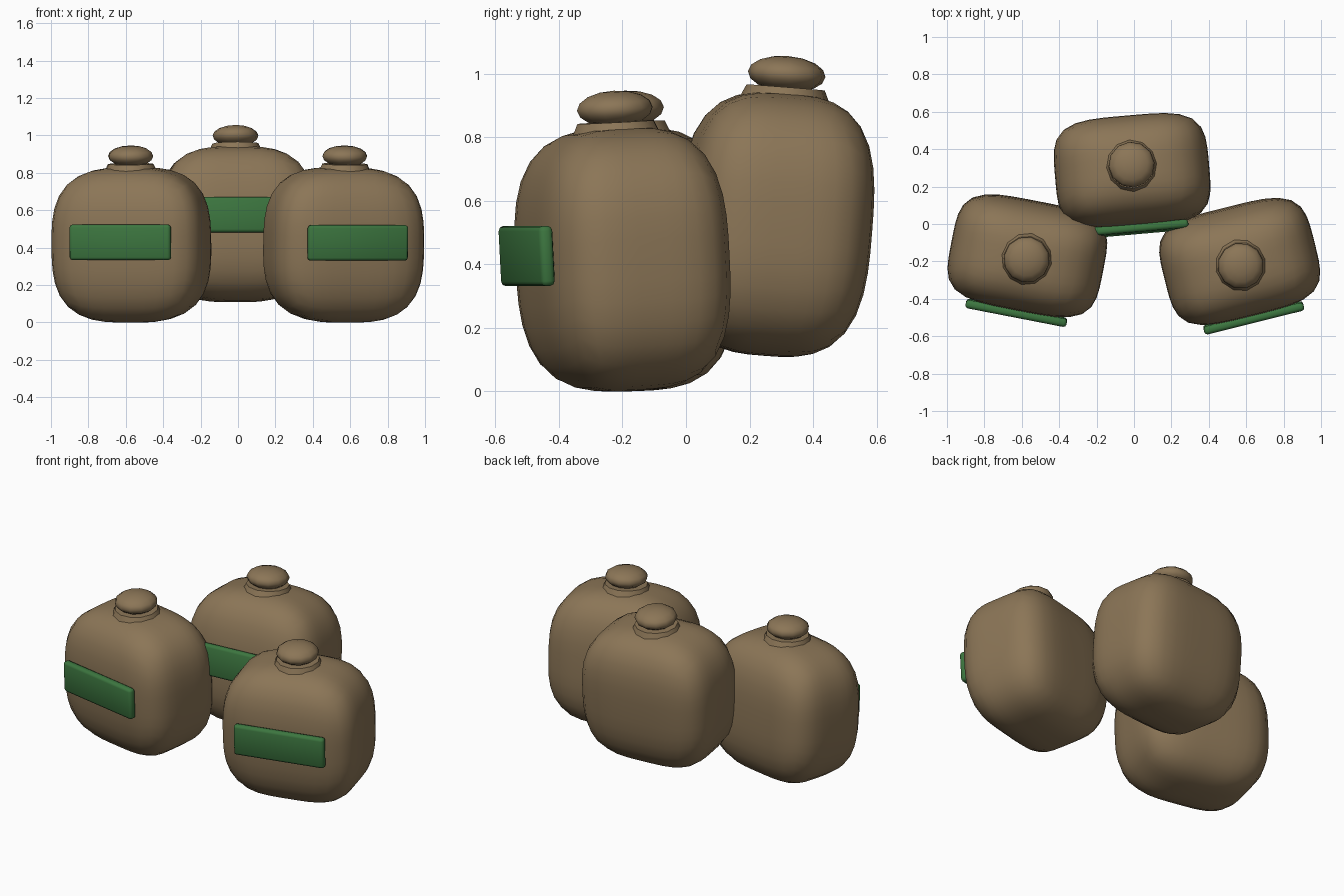
import bpy, bmesh, math
from mathutils import Matrix, Vector

if "Cube" in bpy.data.objects:
    bpy.data.objects.remove(bpy.data.objects["Cube"])


def material(name, rgb):
    m = bpy.data.materials.new(name)
    m.diffuse_color = (*rgb, 1)
    m.use_nodes = True
    m.node_tree.nodes["Principled BSDF"].inputs["Base Color"].default_value = m.diffuse_color
    return m


BURLAP = material("burlap", (0.26, 0.18, 0.095))
GREEN = material("green_cloth", (0.045, 0.18, 0.05))


def finish(bm, name, mat, place):
    bmesh.ops.recalc_face_normals(bm, faces=bm.faces)
    me = bpy.data.meshes.new(name)
    bm.to_mesh(me)
    bm.free()
    me.materials.append(mat)
    ob = bpy.data.objects.new(name, me)
    bpy.context.collection.objects.link(ob)
    ob.matrix_world = place
    for p in me.polygons:
        p.use_smooth = True
    return ob


def sack_body(name, place):
    # subdivided cube puffed into a pillow: squarish plan, rounder in height
    bm = bmesh.new()
    bmesh.ops.create_cube(bm, size=2)
    bmesh.ops.subdivide_edges(bm, edges=bm.edges[:], cuts=9, use_grid_fill=True)
    for v in bm.verts:
        x, y, z = (math.tan(c * math.pi / 4) for c in v.co)
        plan = (x ** 4 + y ** 4) ** 0.25
        r = (plan ** 3 + abs(z) ** 3) ** (1 / 3)
        v.co = Vector((x * 0.413, y * 0.295, z * 0.415)) / r
    finish(bm, name, BURLAP, place)


def collar(name, place):
    # tied neck under the knot
    bm = bmesh.new()
    bmesh.ops.create_cone(bm, cap_ends=True, segments=12, radius1=0.147,
                          radius2=0.124, depth=0.05,
                          matrix=Matrix.Translation((0, 0, 0.408)))
    ob = finish(bm, name, BURLAP, place)
    bpy.context.view_layer.objects.active = ob
    ob.select_set(True)
    bpy.ops.object.shade_smooth_by_angle(angle=math.radians(35))
    ob.select_set(False)


def knot(name, place):
    # flattened gathered top
    bm = bmesh.new()
    bmesh.ops.create_uvsphere(bm, u_segments=12, v_segments=8, radius=1,
                              matrix=Matrix.Translation((0, 0, 0.475))
                              @ Matrix.Diagonal((0.123, 0.123, 0.057, 1)))
    finish(bm, name, BURLAP, place)


def label(name, place):
    # green band on the front
    bm = bmesh.new()
    bmesh.ops.create_cube(bm, size=1, matrix=Matrix.Translation((0, -0.31, 0.027))
                          @ Matrix.Diagonal((0.55, 0.045, 0.19, 1)))
    bmesh.ops.bevel(bm, geom=bm.edges[:], offset=0.016, segments=2,
                    profile=0.5, affect='EDGES')
    finish(bm, name, GREEN, place)


# position, turn about z, forward lean (degrees)
SACKS = {
    "left": ((-0.57, -0.17, 0.415), -11, 2.5),
    "right": ((0.565, -0.20, 0.415), 14, 3),
    "back": ((-0.01, 0.28, 0.525), 5, -4.5),
}
for side, (pos, turn, lean) in SACKS.items():
    place = (Matrix.Translation(pos)
             @ Matrix.Rotation(math.radians(turn), 4, 'Z')
             @ Matrix.Rotation(math.radians(lean), 4, 'X'))
    sack_body(side + "_sack", place)
    collar(side + "_collar", place)
    knot(side + "_knot", place)
    label(side + "_label", place)
